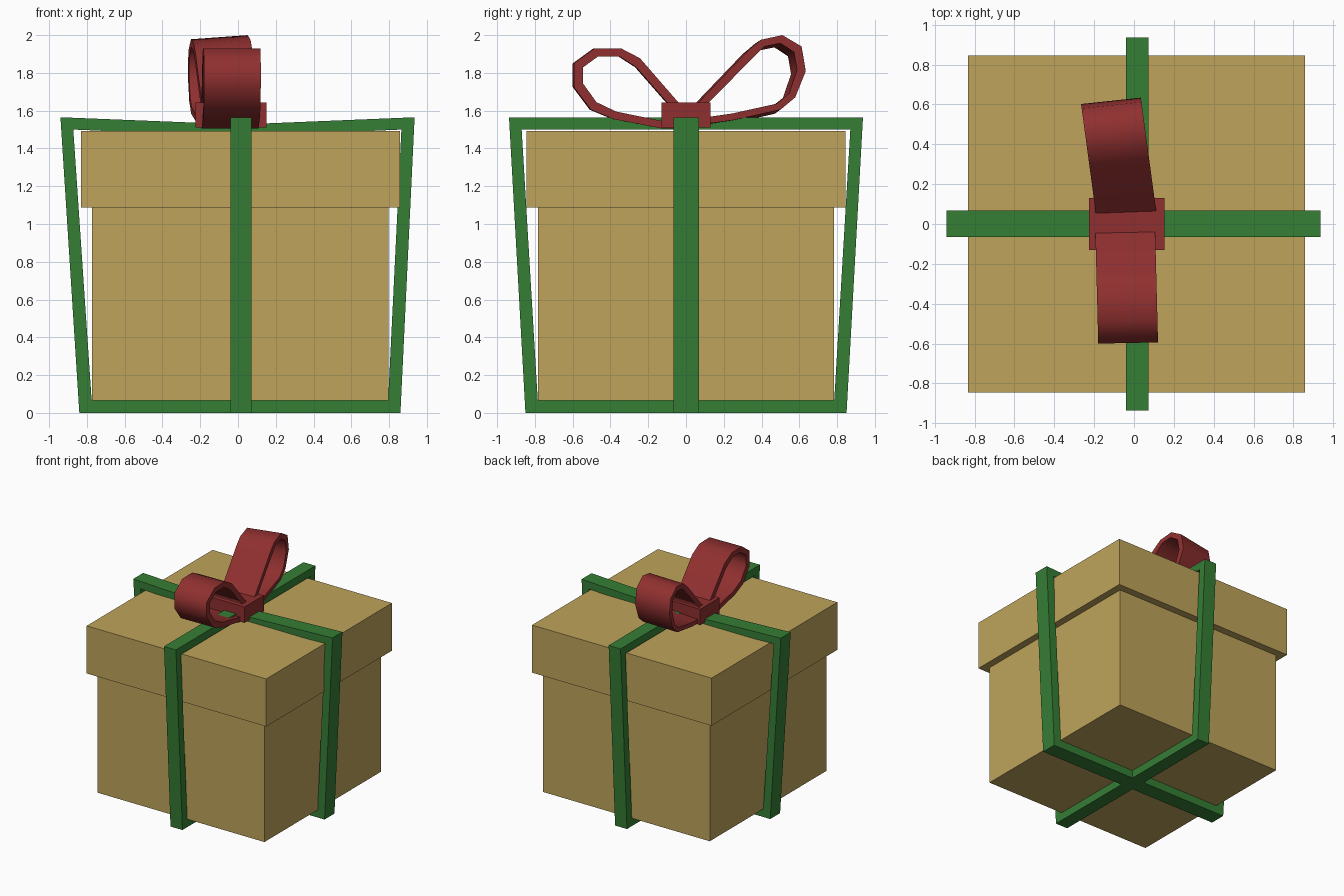
import bpy, bmesh
from math import radians

if "Cube" in bpy.data.objects:
    bpy.data.objects.remove(bpy.data.objects["Cube"])


def material(name, rgb):
    m = bpy.data.materials.new(name)
    m.diffuse_color = (*[c ** 2.2 for c in rgb], 1)  # screen colour to linear
    m.use_nodes = True
    m.node_tree.nodes["Principled BSDF"].inputs["Base Color"].default_value = m.diffuse_color
    return m


TAN = material("kraft_card", (0.74, 0.635, 0.36))
GREEN = material("green_ribbon", (0.22, 0.49, 0.22))
RED = material("red_ribbon", (0.56, 0.20, 0.20))


def finish(name, bm, mat):
    bmesh.ops.recalc_face_normals(bm, faces=bm.faces)
    me = bpy.data.meshes.new(name)
    bm.to_mesh(me)
    bm.free()
    me.materials.append(mat)
    ob = bpy.data.objects.new(name, me)
    bpy.context.collection.objects.link(ob)
    return ob


def box(name, x, y, z, mat):
    bm = bmesh.new()
    bmesh.ops.create_cube(bm, size=1)
    for v in bm.verts:
        v.co = [(a + b) / 2 + c * (b - a) for (a, b), c in zip((x, y, z), v.co)]
    return finish(name, bm, mat)


def band(name, outer, inner, near, far, closed, mat):
    """Strip between two outlines; near/far place a profile point in space."""
    bm = bmesh.new()
    rings = [[bm.verts.new(f(p)) for f, p in ((near, o), (near, i), (far, i), (far, o))]
             for o, i in zip(outer, inner)]
    n = len(rings)
    for k in range(n if closed else n - 1):
        a, b = rings[k], rings[(k + 1) % n]
        for j in range(4):
            bm.faces.new((a[j], a[(j + 1) % 4], b[(j + 1) % 4], b[j]))
    if not closed:
        bm.faces.new(rings[0])
        bm.faces.new(rings[-1])
    return finish(name, bm, mat)


# Box and lid
box("box_body", (-0.772, 0.797), (-0.783, 0.783), (0.066, 1.10), TAN)
box("box_lid", (-0.832, 0.857), (-0.845, 0.845), (1.088, 1.493), TAN)

# Ribbon running left to right, sagging at the middle of the top
band("ribbon_across",
     [(-0.84, 0), (0.86, 0), (0.935, 1.565), (0.013, 1.527), (-0.94, 1.565)],
     [(-0.775, 0.07), (0.795, 0.07), (0.865, 1.5), (0.013, 1.462), (-0.872, 1.5)],
     lambda p: (p[0], -0.065, p[1]), lambda p: (p[0], 0.068, p[1]), True, GREEN)

# Ribbon running front to back
band("ribbon_along",
     [(-0.85, 0), (0.85, 0), (0.937, 1.565), (-0.937, 1.565)],
     [(-0.785, 0.07), (0.785, 0.07), (0.87, 1.5), (-0.87, 1.5)],
     lambda p: (-0.04, p[0], p[1]), lambda p: (0.072, p[0], p[1]), True, GREEN)

# Bow knot
box("bow_knot", (-0.225, 0.152), (-0.13, 0.13), (1.51, 1.643), RED)

# Front bow loop, slightly turned
front = band(
    "bow_loop_front",
    [(-0.03, 1.625), (-0.25, 1.878), (-0.35, 1.93), (-0.49, 1.93), (-0.6, 1.85),
     (-0.6, 1.725), (-0.51, 1.605), (-0.39, 1.555), (-0.13, 1.505), (-0.02, 1.505)],
    [(-0.09, 1.625), (-0.27, 1.83), (-0.36, 1.888), (-0.47, 1.888), (-0.55, 1.83),
     (-0.55, 1.742), (-0.48, 1.645), (-0.375, 1.595), (-0.13, 1.545), (-0.02, 1.545)],
    lambda p: (0.105 - 0.026 * p[0], p[0] + 0.006, p[1]),
    lambda p: (-0.195 - 0.026 * p[0], p[0], p[1]), False, RED)

# Back bow loop, larger, turned and tilted
back = band(
    "bow_loop_back",
    [(0.06, 1.638), (0.33, 1.92), (0.395, 1.975), (0.51, 2.0), (0.612, 1.94),
     (0.634, 1.81), (0.578, 1.67), (0.5, 1.605), (0.25, 1.55), (0.07, 1.525)],
    [(0.115, 1.638), (0.36, 1.885), (0.415, 1.94), (0.5, 1.957), (0.572, 1.91),
     (0.588, 1.815), (0.545, 1.69), (0.48, 1.637), (0.245, 1.585), (0.07, 1.56)],
    lambda p: (0.12 - 0.135 * p[0], p[0], p[1]),
    lambda p: (-0.18 - 0.135 * p[0], p[0] - 0.032, p[1] - 0.022), False, RED)

# Soft curve along the loops, crisp ribbon edges
for loop in (front, back):
    bpy.ops.object.select_all(action='DESELECT')
    loop.select_set(True)
    bpy.context.view_layer.objects.active = loop
    bpy.ops.object.shade_smooth_by_angle(angle=radians(60))
